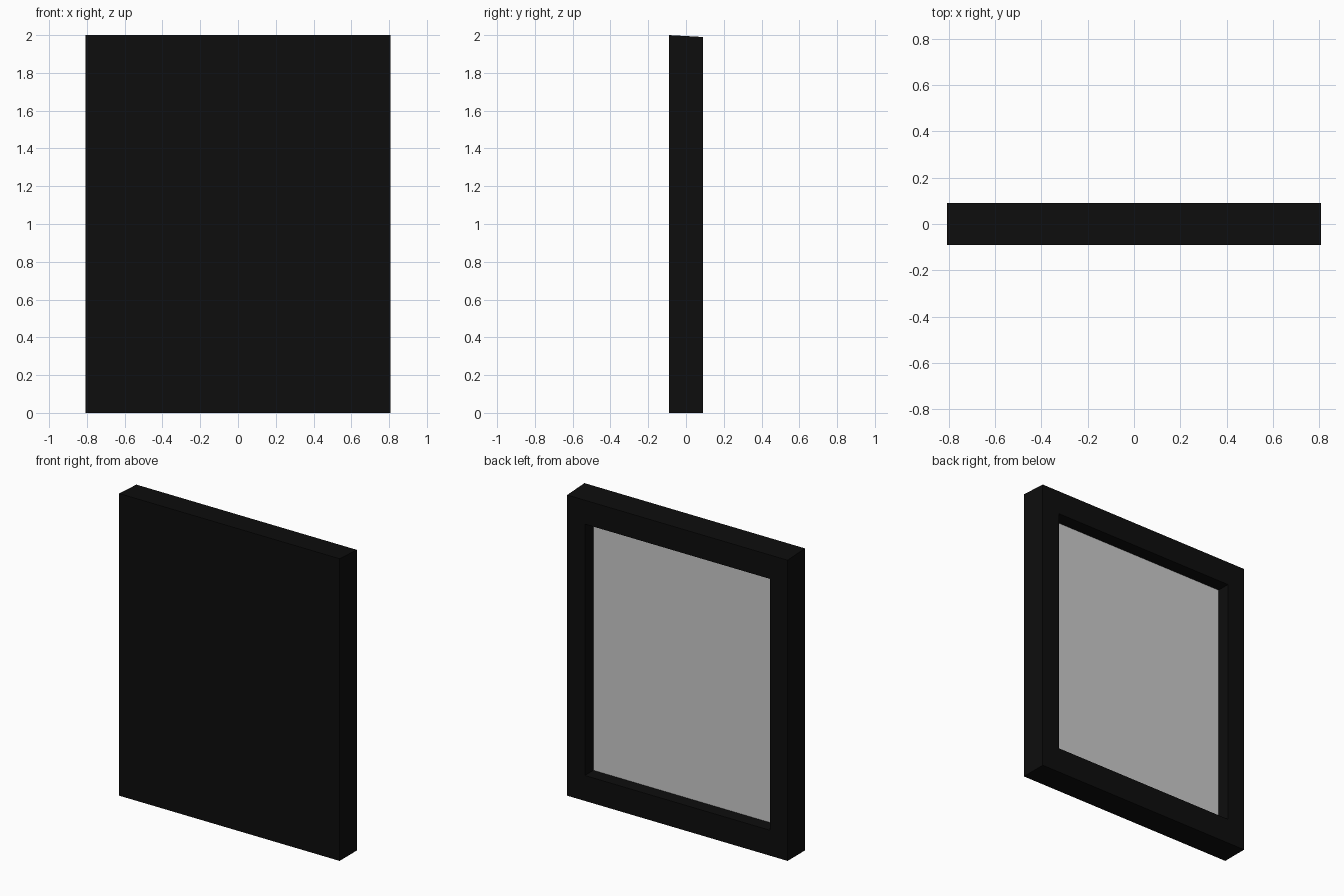
import bpy, bmesh

if "Cube" in bpy.data.objects:
    bpy.data.objects.remove(bpy.data.objects["Cube"])

W, D, H = 0.807, 0.09, 2.0          # half width, half depth, height
BACK_TOP = 1.99                     # top edge drops slightly toward the back
HOLE_X, HOLE_Z0, HOLE_Z1 = 0.678, 0.168, 1.832
PANEL_Y = 0.0

black = bpy.data.materials.new("black")
black.diffuse_color = (0.004, 0.004, 0.004, 1)
black.use_nodes = True
black.node_tree.nodes["Principled BSDF"].inputs["Base Color"].default_value = black.diffuse_color


def rect(bm, x, y, z0, z1):
    return [bm.verts.new((sx * x, y, z)) for sx, z in
            ((-1, z0), (1, z0), (1, z1), (-1, z1))]


def bridge(bm, a, b):
    for i in range(4):
        j = (i + 1) % 4
        bm.faces.new((a[i], a[j], b[j], b[i]))


def finish(bm, name, mat=None):
    bmesh.ops.recalc_face_normals(bm, faces=bm.faces)
    me = bpy.data.meshes.new(name)
    bm.to_mesh(me)
    bm.free()
    ob = bpy.data.objects.new(name, me)
    bpy.context.collection.objects.link(ob)
    if mat:
        me.materials.append(mat)
    return ob


# Frame: closed front, outer walls, back rim and recess walls
bm = bmesh.new()
front = rect(bm, W, -D, 0, H)
back = rect(bm, W, D, 0, BACK_TOP)
rim = rect(bm, HOLE_X, D, HOLE_Z0, HOLE_Z1)
deep = rect(bm, HOLE_X, PANEL_Y, HOLE_Z0, HOLE_Z1)
bm.faces.new(front)
for a, b in ((front, back), (back, rim), (rim, deep)):
    bridge(bm, a, b)
bmesh.ops.recalc_face_normals(bm, faces=bm.faces)
finish(bm, "frame", black)

# Grey backing panel at the bottom of the recess, facing backward
bm = bmesh.new()
bm.faces.new(rect(bm, HOLE_X, PANEL_Y, HOLE_Z0, HOLE_Z1)[::-1])
me = bpy.data.meshes.new("back_panel")
bm.to_mesh(me)
bm.free()
bpy.context.collection.objects.link(bpy.data.objects.new("back_panel", me))
